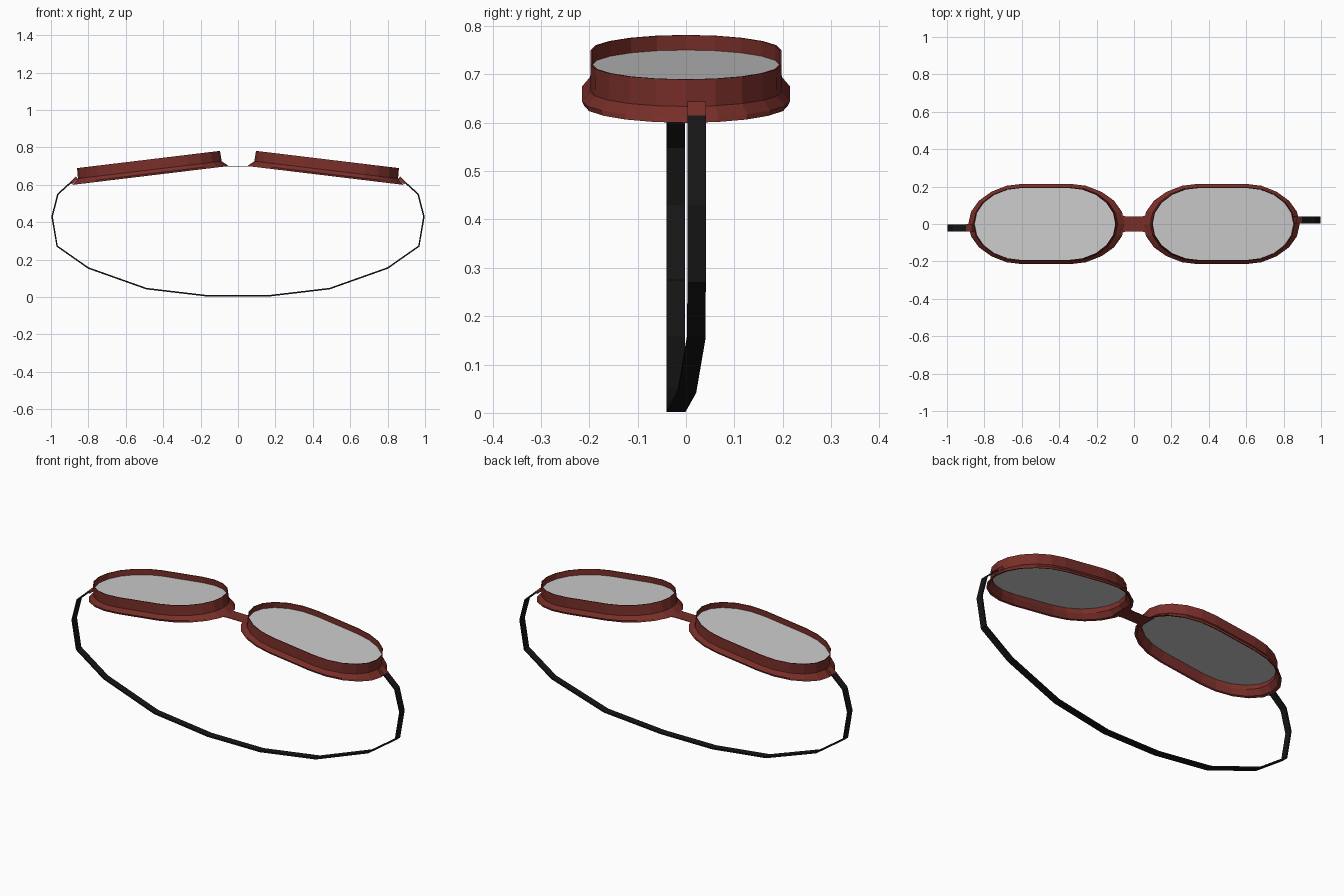
import bpy, bmesh, math
from mathutils import Vector, Matrix

if "Cube" in bpy.data.objects:
    bpy.data.objects.remove(bpy.data.objects["Cube"])

TILT = math.radians(6.87)


def material(name, col):
    m = bpy.data.materials.new(name)
    m.diffuse_color = (*col, 1)
    m.use_nodes = True
    m.node_tree.nodes["Principled BSDF"].inputs["Base Color"].default_value = m.diffuse_color
    return m


RED = material("frame_red", (0.19, 0.028, 0.022))
BLACK = material("strap_black", (0.008, 0.008, 0.008))


def finish(name, bm, mat=None):
    bmesh.ops.recalc_face_normals(bm, faces=bm.faces[:])
    me = bpy.data.meshes.new(name)
    bm.to_mesh(me)
    bm.free()
    ob = bpy.data.objects.new(name, me)
    bpy.context.collection.objects.link(ob)
    if mat:
        me.materials.append(mat)
    return ob


def outline(half_x, half_y, h, side, n=10):
    """Stadium outline in the tilted frame of one eye cup."""
    flat = 0.125
    rot = Matrix.Rotation(TILT, 4, 'Y')
    pts = []
    for s in (1, -1):
        for i in range(n + 1):
            a = -math.pi / 2 + math.pi * i / n
            p = Vector((s * (flat + (half_x - flat) * math.cos(a)),
                        s * half_y * math.sin(a), h))
            p = rot @ p + Vector((0.468, 0, 0.65))
            pts.append((side * p.x, p.y, p.z))
    return pts


def bridge_loops(bm, loops, closed):
    rings = [[bm.verts.new(p) for p in loop] for loop in loops]
    pairs = list(zip(rings, rings[1:])) + ([(rings[-1], rings[0])] if closed else [])
    for a, b in pairs:
        for i in range(len(a)):
            j = (i + 1) % len(a)
            bm.faces.new((a[i], a[j], b[j], b[i]))
    return rings


def ribbon(name, path, width, thick, mat):
    """Flat band following (x, y, z) points, width along y."""
    pts = [Vector(p) for p in path]
    loops = []
    for i, p in enumerate(pts):
        t = pts[min(i + 1, len(pts) - 1)] - pts[max(i - 1, 0)]
        nrm = Vector((-t.z, 0, t.x)).normalized() * thick / 2
        w = Vector((0, width / 2, 0))
        loops.append([p + nrm + w, p + nrm - w, p - nrm - w, p - nrm + w])
    bm = bmesh.new()
    rings = bridge_loops(bm, loops, False)
    bm.faces.new(rings[0])
    bm.faces.new(rings[-1])
    return finish(name, bm, mat)


# Cup section: half length, half width, height (outside, then back up inside)
PROFILE = [(0.385, 0.197, 0.086), (0.387, 0.198, 0.03), (0.410, 0.215, 0.010),
           (0.421, 0.211, 0.0), (0.405, 0.203, 0.003), (0.381, 0.193, 0.03),
           (0.381, 0.193, 0.086)]

for side, label in ((1, "right"), (-1, "left")):
    # Eye cup
    bm = bmesh.new()
    bridge_loops(bm, [outline(x, y, h, side) for x, y, h in PROFILE], True)
    finish("eye_cup_" + label, bm, RED)
    # Lens
    bm = bmesh.new()
    f = bm.faces.new([bm.verts.new(p) for p in outline(0.382, 0.194, 0.055, side)])
    f.normal_update()
    if f.normal.z < 0:
        f.normal_flip()
    me = bpy.data.meshes.new("lens_" + label)
    bm.to_mesh(me)
    bm.free()
    bpy.context.collection.objects.link(bpy.data.objects.new("lens_" + label, me))
    # Strap clip
    cy = 0.022 if side > 0 else -0.02
    ribbon("strap_clip_" + label, [(side * 0.862, cy, 0.638), (side * 0.893, cy, 0.609)],
           0.038, 0.016, RED)

# Nose bridge, a thin flat strip
bm = bmesh.new()
bridge_loops(bm, [[(x, -w, z) , (x, w, z), (x, w, z - 0.003), (x, -w, z - 0.003)]
                  for x, w, z in ((-0.085, 0.055, 0.702), (-0.045, 0.04, 0.7),
                                  (0.045, 0.04, 0.7), (0.085, 0.055, 0.702))], False)
finish("nose_bridge", bm, RED)

# Elastic strap, shifting sideways towards the right end
half = [(0.16, 0.006), (0.49, 0.045), (0.80, 0.155), (0.967, 0.272),
        (0.994, 0.43), (0.963, 0.55), (0.888, 0.618)]
right_y = [-0.02, 0.002, 0.021, 0.022, 0.022, 0.022, 0.022]
path = [(-x, -0.021, z) for x, z in reversed(half)]
path += [(x, y, z) for (x, z), y in zip(half, right_y)]
ribbon("head_strap", path, 0.038, 0.008, BLACK)
